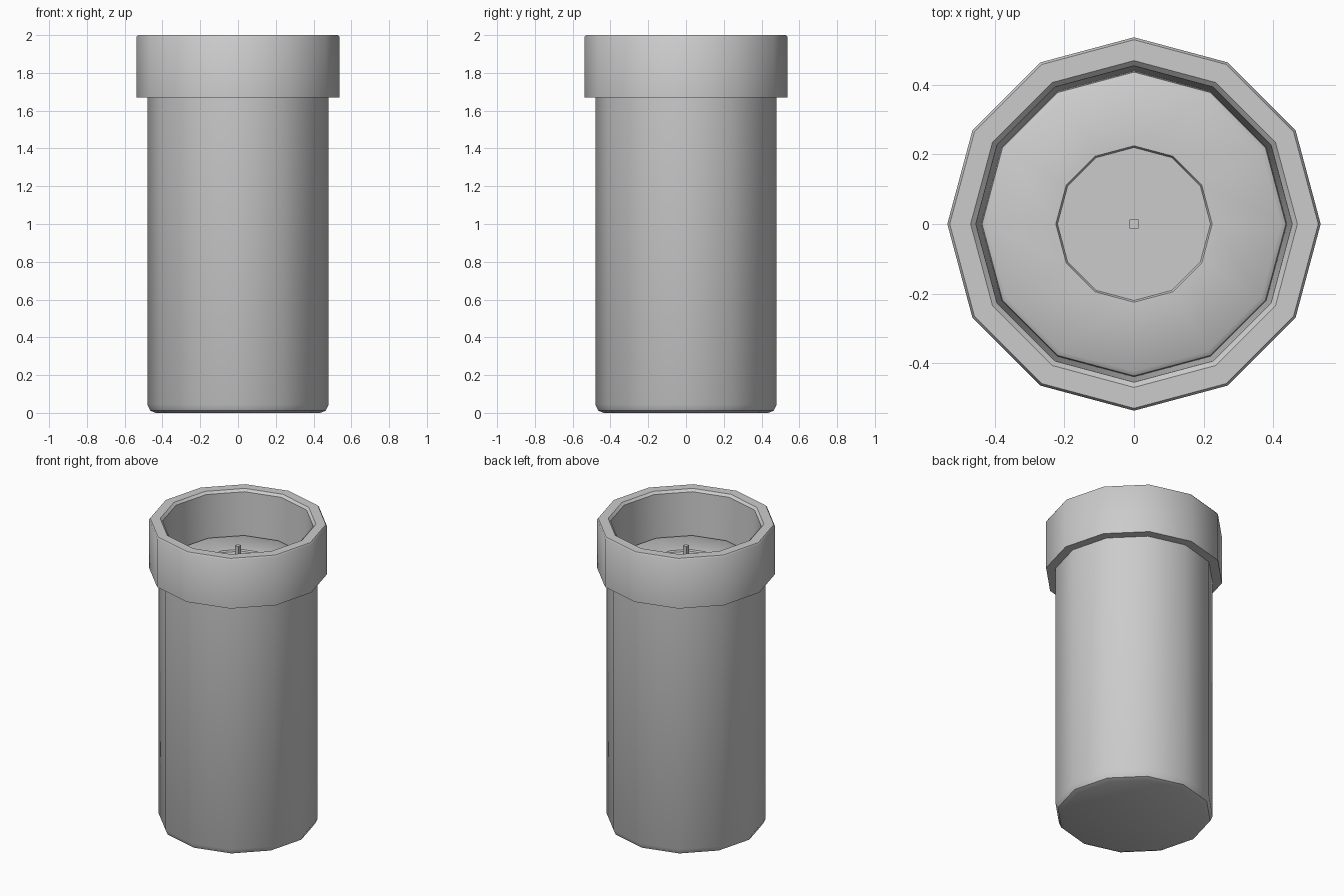
import bpy, bmesh, math

if "Cube" in bpy.data.objects:
    bpy.data.objects.remove(bpy.data.objects["Cube"])

SIDES = 12


def lathe(name, profile, angle=40):
    """Spin (radius, z) points around z; radius 0 closes the end."""
    bm = bmesh.new()
    rings = []
    for r, z in profile:
        if r == 0:
            rings.append([bm.verts.new((0, 0, z))] * SIDES)
        else:
            rings.append([bm.verts.new((r * math.cos(math.tau * i / SIDES),
                                        r * math.sin(math.tau * i / SIDES), z))
                          for i in range(SIDES)])
    for a, b in zip(rings, rings[1:]):
        for i in range(SIDES):
            j = (i + 1) % SIDES
            bm.faces.new(dict.fromkeys((a[i], a[j], b[j], b[i])))
    bmesh.ops.recalc_face_normals(bm, faces=bm.faces)
    return finish(name, bm, angle)


def finish(name, bm, angle):
    me = bpy.data.meshes.new(name)
    bm.to_mesh(me)
    bm.free()
    ob = bpy.data.objects.new(name, me)
    bpy.context.collection.objects.link(ob)
    bpy.ops.object.select_all(action='DESELECT')
    ob.select_set(True)
    bpy.context.view_layer.objects.active = ob
    bpy.ops.object.shade_smooth_by_angle(angle=math.radians(angle))
    return ob


# Jar: rounded foot, straight body, thick collar and open mouth
lathe("jar", [(0, 0), (0.435, 0), (0.465, 0.012), (0.48, 0.045),
              (0.48, 1.67), (0.537, 1.67), (0.537, 1.99), (0.53, 2.0),
              (0.47, 2.0), (0.455, 1.985), (0.44, 1.69)])

# Wax surface: rounded rim, shallow melted pool in the middle
lathe("wax", [(0.44, 1.685), (0.437, 1.70), (0.423, 1.71), (0.225, 1.71),
              (0.22, 1.70), (0, 1.70)])

# Square wick
bm = bmesh.new()
bmesh.ops.create_cube(bm, size=1)
bmesh.ops.scale(bm, vec=(0.026, 0.026, 0.14), verts=bm.verts)
bmesh.ops.translate(bm, vec=(0, 0, 1.77), verts=bm.verts)
finish("wick", bm, 30)

# Wax should face upward
wax = bpy.data.objects["wax"].data
if wax.polygons[-1].normal.z < 0:
    wax.flip_normals()
jar = bpy.data.objects["jar"].data
if jar.polygons[0].normal.z > 0:
    jar.flip_normals()
